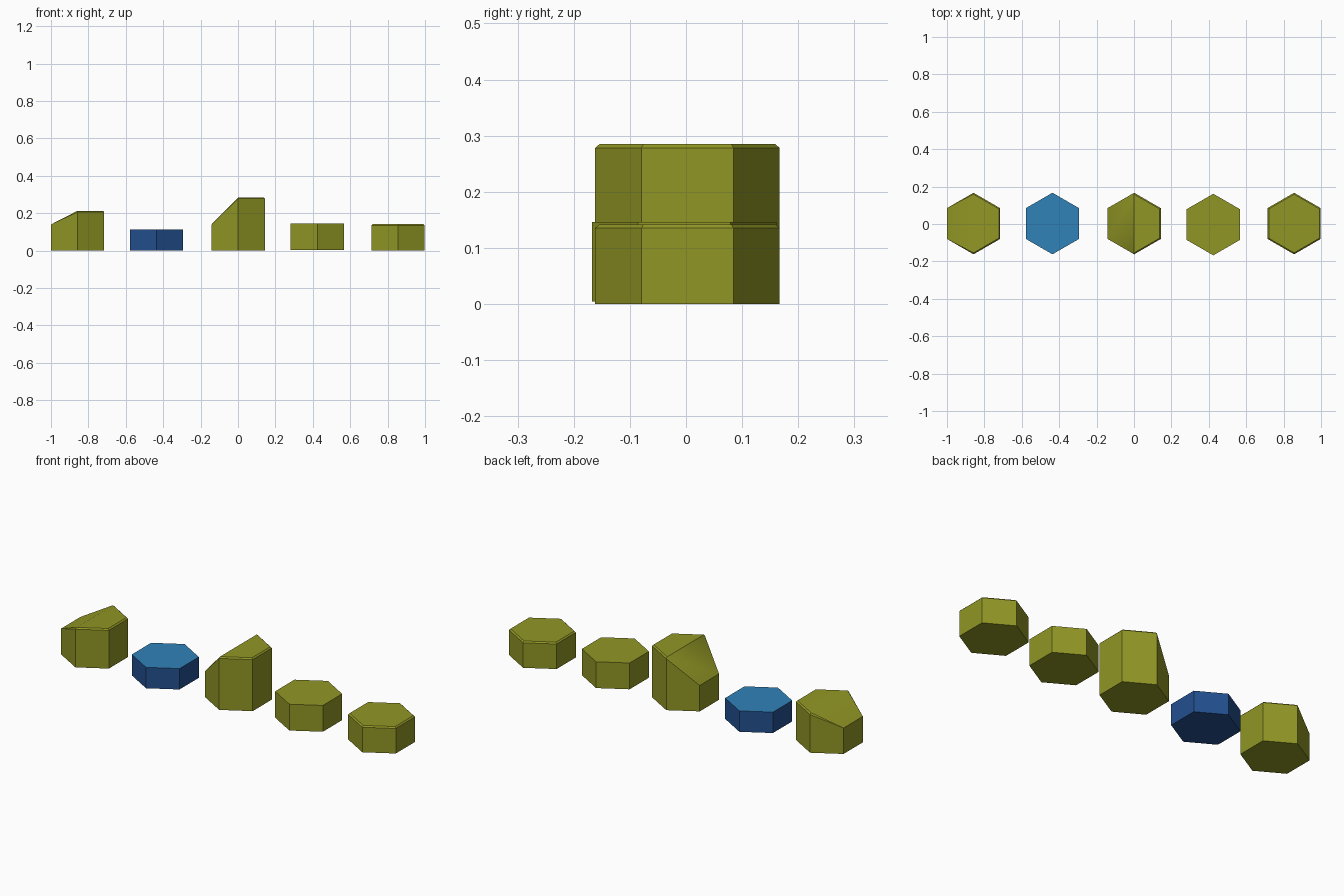
import bpy, bmesh, math

if "Cube" in bpy.data.objects:
    bpy.data.objects.remove(bpy.data.objects["Cube"])

R = 0.1645          # hexagon corner radius
BEVEL = 0.007       # chamfer along the top rim


def material(name, rgb):
    m = bpy.data.materials.new(name)
    m.diffuse_color = (*rgb, 1)
    m.use_nodes = True
    m.node_tree.nodes["Principled BSDF"].inputs["Base Color"].default_value = m.diffuse_color
    return m


olive = material("olive", (0.285, 0.305, 0.018))
water_top = material("light blue", (0.03, 0.225, 0.48))
water_side = material("deep blue", (0.017, 0.08, 0.275))


def hex_tile(name, x, y, z0, height, mats, low=None, bevel=0.0):
    """Hexagonal tile; 'low' drops the left edge to make a ramp."""
    bm = bmesh.new()
    bottom, rim, top = [], [], []
    for i in range(6):
        a = math.radians(30 + 60 * i)
        c, s = math.cos(a), math.sin(a)
        bottom.append(bm.verts.new((R * c, R * s, 0)))
        if low is not None and c < -0.1:      # foot of the ramp, no chamfer
            v = bm.verts.new((R * c, R * s, low))
            rim.append(v)
            top.append(v)
            continue
        rim.append(bm.verts.new((R * c, R * s, height - bevel)))
        if bevel:
            r = R - bevel * 1.15
            top.append(bm.verts.new((r * c, r * s, height)))
        else:
            top.append(rim[-1])
    bm.faces.new(bottom[::-1])
    for i in range(6):
        j = (i + 1) % 6
        bm.faces.new((bottom[i], bottom[j], rim[j], rim[i]))
        ring = list(dict.fromkeys((rim[i], rim[j], top[j], top[i])))
        if len(ring) > 2:                     # chamfer, tapering out on ramps
            bm.faces.new(ring)
    if low is None:
        caps = [bm.faces.new(top)]
    else:                                     # flat half and sloping half
        caps = [bm.faces.new([top[k] for k in (0, 1, 4, 5)]),
                bm.faces.new([top[k] for k in (1, 2, 3, 4)])]
    for f in caps:
        f.material_index = len(mats) - 1
    bmesh.ops.recalc_face_normals(bm, faces=bm.faces)
    me = bpy.data.meshes.new(name)
    bm.to_mesh(me)
    bm.free()
    for m in mats:
        me.materials.append(m)
    ob = bpy.data.objects.new(name, me)
    ob.location = (x, y, z0)
    bpy.context.collection.objects.link(ob)
    bpy.ops.object.select_all(action='DESELECT')
    ob.select_set(True)
    bpy.context.view_layer.objects.active = ob
    bpy.ops.object.shade_smooth_by_angle(angle=math.radians(30))


# Row of terrain tiles, left to right
hex_tile("low_ramp_tile", -0.858, 0.0025, 0, 0.213, [olive], low=0.14, bevel=BEVEL)
hex_tile("water_tile", -0.436, 0.0025, 0, 0.113, [water_side, water_top])
hex_tile("high_ramp_tile", 0.001, 0.0025, 0, 0.285, [olive], low=0.14, bevel=BEVEL)
hex_tile("plain_tile", 0.424, -0.003, 0.004, 0.142, [olive])
hex_tile("chamfered_tile", 0.856, 0.0025, 0, 0.142, [olive], bevel=BEVEL)
